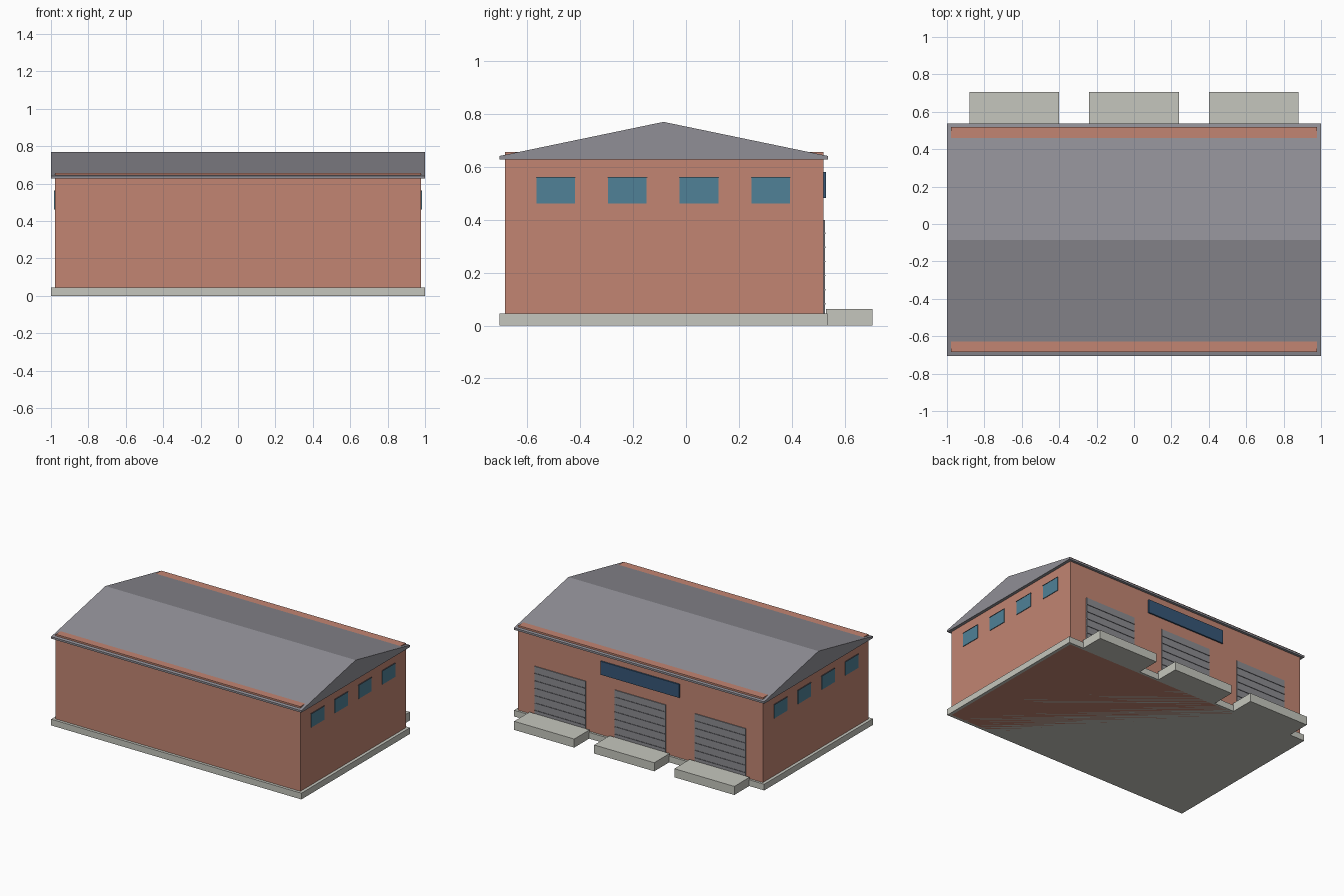
import bpy
import bmesh

old = bpy.data.objects.get("Cube")
if old:
    bpy.data.objects.remove(old, do_unlink=True)


def material(name, rgb):
    mat = bpy.data.materials.new(name)
    mat.use_nodes = True
    mat.diffuse_color = (*rgb, 1)
    mat.node_tree.nodes["Principled BSDF"].inputs["Base Color"].default_value = (*rgb, 1)
    return mat


brick = material("brick", (0.54, 0.235, 0.17))
concrete = material("concrete", (0.56, 0.565, 0.51))
roof_grey = material("roof grey", (0.28, 0.275, 0.305))
door_grey = material("door grey", (0.26, 0.26, 0.28))
rib_grey = material("rib grey", (0.15, 0.15, 0.17))
dark_trim = material("dark trim", (0.08, 0.08, 0.1))
glass = material("window glass", (0.08, 0.22, 0.31))
sign_blue = material("sign blue", (0.038, 0.095, 0.185))


def finish(name, bm, mat):
    bmesh.ops.recalc_face_normals(bm, faces=bm.faces)
    mesh = bpy.data.meshes.new(name)
    bm.to_mesh(mesh)
    bm.free()
    mesh.materials.append(mat)
    obj = bpy.data.objects.new(name, mesh)
    bpy.context.collection.objects.link(obj)
    return obj


def box(name, xs, ys, zs, mat):
    """Box given by its (low, high) range on each axis."""
    bm = bmesh.new()
    bmesh.ops.create_cube(bm, size=1)
    for v in bm.verts:
        v.co = [(a + b) / 2 + c * (b - a) for c, (a, b) in zip(v.co, (xs, ys, zs))]
    return finish(name, bm, mat)


def extrude_x(name, profile, half, mat):
    """Extrude a (y, z) profile across the full width."""
    bm = bmesh.new()
    face = bm.faces.new([bm.verts.new((-half, y, z)) for y, z in profile])
    result = bmesh.ops.extrude_face_region(bm, geom=[face])
    for v in result["geom"]:
        if isinstance(v, bmesh.types.BMVert):
            v.co.x = half
    return finish(name, bm, mat)


# Main shell
FRONT, BACK, SIDE = -0.685, 0.519, 0.978
box("foundation", (-1, 1), (-0.705, 0.535), (0, 0.045), concrete)
box("walls", (-SIDE, SIDE), (FRONT, BACK), (0, 0.657), brick)
extrude_x("gable_roof", [(-0.705, 0.627), (0.537, 0.627), (0.537, 0.641),
                         (-0.085, 0.77), (-0.705, 0.641)], 1, roof_grey)

# Loading bays along the back
for i, x in enumerate((-0.64, 0, 0.64), 1):
    box(f"loading_dock_{i}", (x - 0.24, x + 0.24), (0.53, 0.705), (0, 0.062), concrete)
    box(f"bay_door_{i}", (x - 0.203, x + 0.203), (BACK - 0.01, BACK + 0.006), (0.045, 0.4), door_grey)
    for j in range(6):
        z = 0.082 + j * 0.0535
        box(f"door_rib_{i}_{j + 1}", (x - 0.2, x + 0.2), (BACK, BACK + 0.009),
            (z - 0.0025, z + 0.0025), rib_grey)

# Blank sign board above the middle door
box("sign_board", (-0.315, 0.315), (BACK, BACK + 0.01), (0.483, 0.58), sign_blue)

# High windows on both sides
for side, sign in (("left", 1), ("right", -1)):
    for i in range(4):
        y = -0.492 + i * 0.2706
        pane = sorted((sign * (SIDE - 0.002), sign * (SIDE + 0.005)))
        lip = sorted((sign * (SIDE - 0.002), sign * (SIDE + 0.007)))
        box(f"{side}_window_{i + 1}", pane, (y - 0.073, y + 0.073), (0.462, 0.56), glass)
        box(f"{side}_lintel_{i + 1}", lip, (y - 0.075, y + 0.075), (0.559, 0.562), dark_trim)
